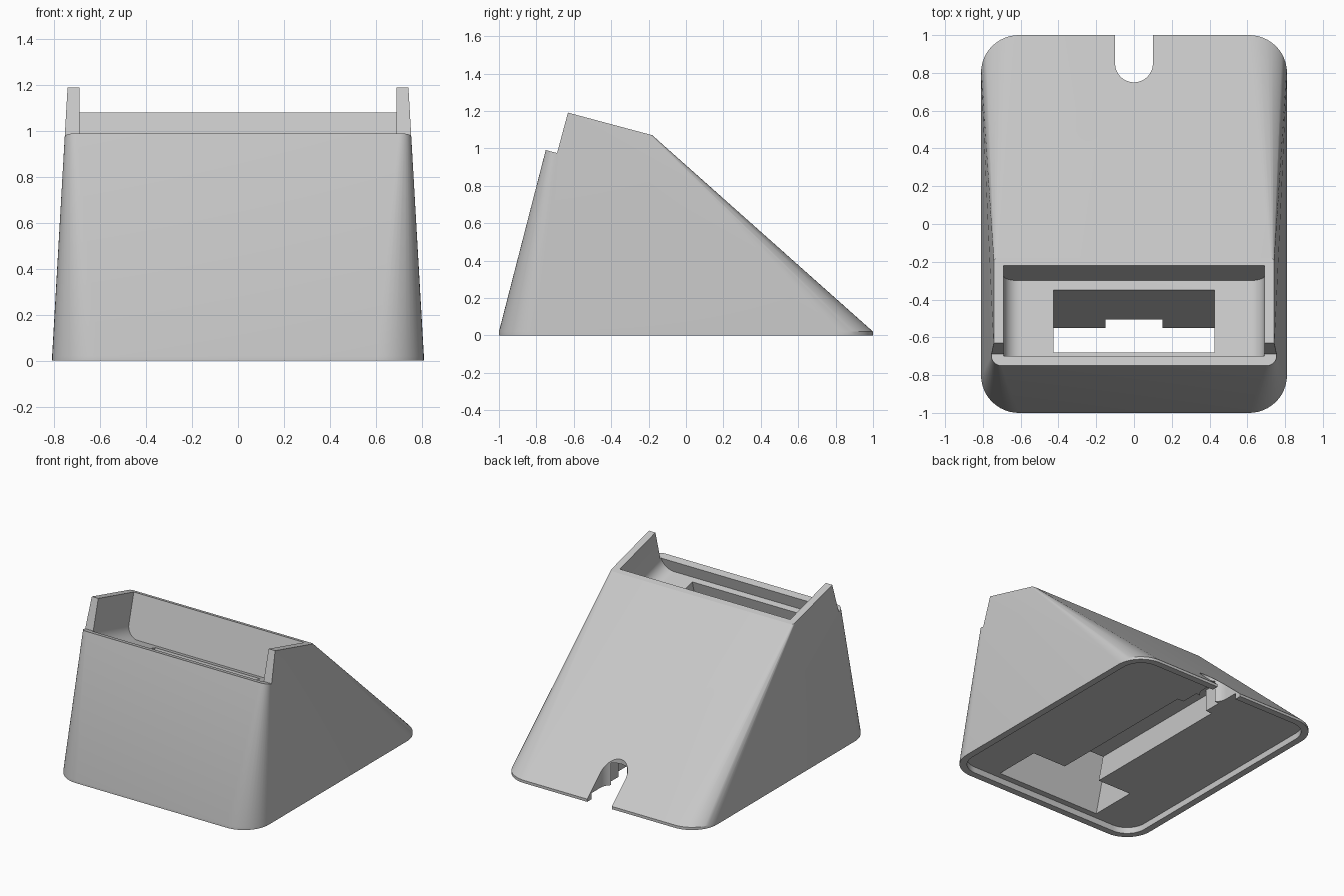
import bpy, bmesh, math
from mathutils import Matrix, Vector

if "Cube" in bpy.data.objects:
    bpy.data.objects.remove(bpy.data.objects["Cube"], do_unlink=True)

TILT = Matrix.Rotation(math.radians(-15), 4, 'X')   # leaning frame of the cradle
FLAT = Matrix.Identity(4)

grey = bpy.data.materials.new("light_grey")
grey.use_nodes = True
grey.diffuse_color = (0.58, 0.58, 0.58, 1)
grey.node_tree.nodes["Principled BSDF"].inputs["Base Color"].default_value = (0.58, 0.58, 0.58, 1)


def rounded(x0, x1, y0, y1, radii, steps=12):
    """Rectangle outline; radii run counter-clockwise from (x0, y0)."""
    corners = [(x0, y0, 1, 1), (x1, y0, -1, 1), (x1, y1, -1, -1), (x0, y1, 1, -1)]
    pts = []
    for i, ((x, y, sx, sy), r) in enumerate(zip(corners, radii)):
        if r == 0:
            pts.append((x, y))
            continue
        for k in range(steps + 1):
            a = math.pi * (1 + i / 2 + k / steps / 2)
            pts.append((x + sx * r + r * math.cos(a), y + sy * r + r * math.sin(a)))
    return pts


def add_object(name, bm):
    bmesh.ops.recalc_face_normals(bm, faces=bm.faces)
    mesh = bpy.data.meshes.new(name)
    bm.to_mesh(mesh)
    bm.free()
    mesh.materials.append(grey)
    obj = bpy.data.objects.new(name, mesh)
    bpy.context.collection.objects.link(obj)
    return obj


def prism(name, outline, low, high, frame=FLAT, axis='Z'):
    """Extrude an outline along Z, or an (x, z) outline along Y."""
    bm = bmesh.new()
    place = (lambda p, h: (p[0], p[1], h)) if axis == 'Z' else (lambda p, h: (p[0], h, p[1]))
    rings = [[bm.verts.new(frame @ Vector(place(p, h))) for p in outline] for h in (low, high)]
    bm.faces.new(rings[0])
    bm.faces.new(rings[1])
    n = len(outline)
    for i in range(n):
        j = (i + 1) % n
        bm.faces.new((rings[0][i], rings[0][j], rings[1][j], rings[1][i]))
    return add_object(name, bm)


def box(name, x, y0, y1, z0, z1, frame=FLAT):
    return prism(name, rounded(-x, x, y0, y1, [0] * 4), z0, z1, frame)


# Outer shell: rounded foot blended into the small leaning top
bm = bmesh.new()
foot = rounded(-0.81, 0.81, -1, 1, [0.2] * 4)
crown = rounded(-0.742, 0.742, -0.983, -0.451, [0.02] * 4, 6)
for x, y in foot:
    for z in (0, 0.02):
        bm.verts.new((x, y, z))
for x, y in crown:
    bm.verts.new(TILT @ Vector((x, y, 0.987)))
bmesh.ops.convex_hull(bm, input=bm.verts)
bmesh.ops.dissolve_limit(bm, angle_limit=0.002, verts=bm.verts, edges=bm.edges)
stand = add_object("dock_stand", bm)

cutters = [
    # Front step leaving a low lip and two side arms
    box("lip_cutter", 1.2, -1.6, -0.918, 0.763, 1.5, TILT),
    # Cradle pocket with rounded lower corners
    prism("pocket_cutter", rounded(-0.69, 0.69, 0.676, 1.5, [0.09, 0.09, 0, 0]),
          -0.929, -0.492, TILT, 'Y'),
    # Connector slot through the cradle floor
    box("slot_cutter", 0.425, -0.885, -0.543, -0.25, 0.74, TILT),
    # Shallow underside recess inside the rim
    prism("recess_cutter", rounded(-0.76, 0.76, -0.95, 0.95, [0.15] * 4), -0.2, 0.045),
    # Cable channel and its narrow end
    box("channel_cutter", 0.15, -0.62, 0.64, -0.22, 0.212),
    box("channel_end_cutter", 0.1, 0.6, 0.775, -0.24, 0.208),
    # Round-ended cable exit at the back
    prism("exit_cutter", rounded(-0.1, 0.1, 0.75, 1.3, [0.0999, 0.0999, 0, 0]), -0.3, 1),
]

bpy.context.view_layer.objects.active = stand
for cutter in cutters:
    cutter.hide_render = True
    mod = stand.modifiers.new(cutter.name, 'BOOLEAN')
    mod.operation = 'DIFFERENCE'
    mod.solver = 'EXACT'
    mod.object = cutter
    bpy.ops.object.modifier_apply(modifier=mod.name)
    bpy.data.objects.remove(cutter, do_unlink=True)

# Smooth the rounded corners and keep the edges crisp
for o in bpy.context.selected_objects:
    o.select_set(False)
stand.select_set(True)
bpy.ops.object.shade_smooth_by_angle(angle=math.radians(25))
